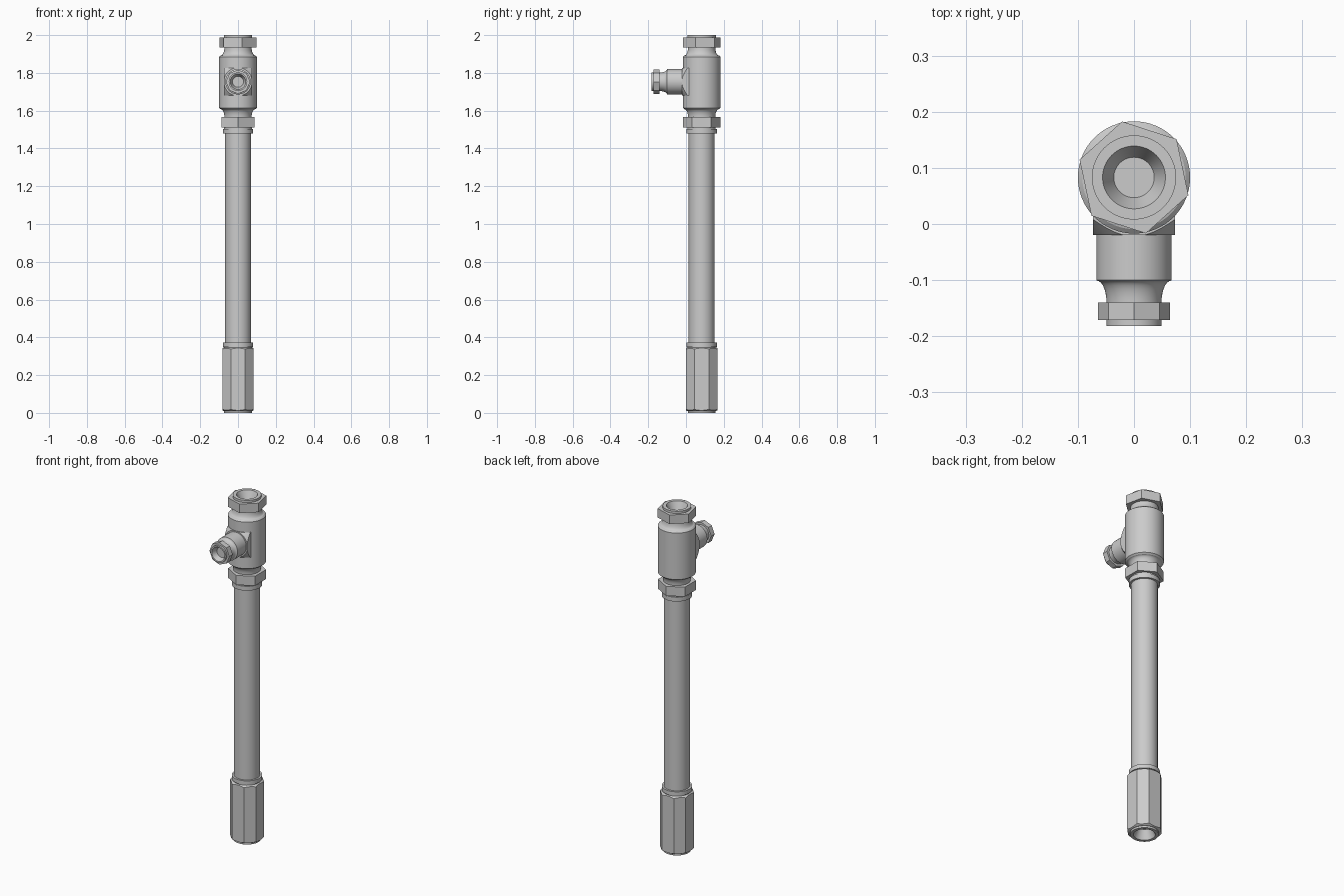
import bpy, bmesh, math
from mathutils import Matrix

if "Cube" in bpy.data.objects:
    bpy.data.objects.remove(bpy.data.objects["Cube"])

# Local z runs along each part's own axis
UP = Matrix.Translation((0, 0.083, 0))
SIDE = Matrix.Translation((0, 0.083, 1.753)) @ Matrix.Rotation(math.pi / 2, 4, 'X')


def make(name, bm, frame):
    bmesh.ops.remove_doubles(bm, verts=bm.verts, dist=1e-5)
    bmesh.ops.recalc_face_normals(bm, faces=bm.faces)
    bm.transform(frame)
    mesh = bpy.data.meshes.new(name)
    bm.to_mesh(mesh)
    bm.free()
    ob = bpy.data.objects.new(name, mesh)
    bpy.context.collection.objects.link(ob)
    return ob


def smooth(ob):
    bpy.ops.object.select_all(action='DESELECT')
    ob.select_set(True)
    bpy.context.view_layer.objects.active = ob
    bpy.ops.object.shade_smooth_by_angle(angle=math.radians(25))


def lathe(name, profile, frame, closed=False, steps=64):
    """Spin (radius, height) points about the local z axis."""
    bm = bmesh.new()
    vs = [bm.verts.new((r, 0, z)) for r, z in profile]
    es = [bm.edges.new(p) for p in zip(vs, vs[1:])]
    if closed:
        es.append(bm.edges.new((vs[-1], vs[0])))
    bmesh.ops.spin(bm, geom=vs + es, cent=(0, 0, 0), axis=(0, 0, 1),
                   angle=2 * math.pi, steps=steps)
    ob = make(name, bm, frame)
    smooth(ob)
    return ob


def faceted(name, outline, profile, frame, closed=False):
    """Prism trimmed by a turned solid, giving true conical chamfers and bores."""
    z0 = min(z for r, z in profile) - 0.01
    z1 = max(z for r, z in profile) + 0.01
    bm = bmesh.new()
    face = bm.faces.new([bm.verts.new((x, y, z0)) for x, y in outline])
    top = bmesh.ops.extrude_face_region(bm, geom=[face])['geom']
    bmesh.ops.translate(bm, vec=(0, 0, z1 - z0),
                        verts=[v for v in top if isinstance(v, bmesh.types.BMVert)])
    if not any(f.normal.z < -0.5 and f.calc_center_median().z < z0 + 1e-4 for f in bm.faces):
        bm.faces.new([v for v in face.verts][::-1]) if not face.is_valid else None
    ob = make(name, bm, frame)
    cutter = lathe(name + "_trim", profile, frame, closed)
    cutter.hide_render = True
    mod = ob.modifiers.new("trim", 'BOOLEAN')
    mod.operation, mod.solver, mod.object = 'INTERSECT', 'EXACT', cutter
    bpy.context.view_layer.objects.active = ob
    bpy.ops.object.modifier_apply(modifier=mod.name)
    bpy.data.objects.remove(cutter)
    smooth(ob)
    return ob


def ngon(n, r, start):
    return [(r * math.cos(math.radians(start + 360 * i / n)),
             r * math.sin(math.radians(start + 360 * i / n))) for i in range(n)]


def ring(r, z0, z1):
    return [(r, z0), (0.15, z0), (0.15, z1), (r, z1)]


def fillet(r0, z0, r1, z1, n=7):
    """Concave quarter sweep from wide (r0, z0) to narrow (r1, z1)."""
    return [(r0 + (r1 - r0) * math.sin(t), z0 + (z1 - z0) * (1 - math.cos(t)))
            for t in [math.pi / 2 * i / n for i in range(n + 1)]]


def fillet_neck(r0, z0, r1, z1, n=7):
    return [(r1 + (r0 - r1) * (1 - math.sin(t)), z1 - (z1 - z0) * math.cos(t))
            for t in [math.pi / 2 * i / n for i in range(n + 1)]]


# Eight-sided end sleeve with chamfered ends and a conical bore
a, b = 0.083, 0.038
sleeve = [(a, -b), (a, b), (b, a), (-b, a), (-a, b), (-a, -b), (-b, -a), (b, -a)]
faceted("end_sleeve", sleeve,
        [(0, 0.05), (0.036, 0.05), (0.056, 0), (0.073, 0), (0.073, 0.011), (0.079, 0.011),
         (0.1, 0.024), (0.1, 0.332), (0.08, 0.345), (0, 0.345)], UP)

# Long tube with a collar at each end
lathe("tube", [(0, 0.34), (0.074, 0.34), (0.074, 0.35), (0.08, 0.35), (0.08, 0.373),
               (0.0685, 0.373), (0.0685, 1.478), (0.08, 1.478), (0.08, 1.503),
               (0.074, 1.503), (0.074, 1.52), (0, 1.52)], UP)

# Upright tee body, necked at both ends, conical recess on top
lower_neck = fillet_neck(0.092, 1.608, 0.072, 1.567)[::-1]
upper_neck = fillet_neck(0.092, 1.892, 0.072, 1.935)
lathe("tee_body", [(0, 1.515), (0.072, 1.515)] + lower_neck + [(0.1, 1.615), (0.1, 1.885)]
      + upper_neck + [(0.075, 1.94), (0.075, 2.0), (0.056, 2.0), (0.036, 1.955), (0, 1.955)], UP)

# Hexagon nuts
faceted("lower_nut", ngon(6, 0.1, 30), ring(0.06, 1.512, 1.567), UP, True)
faceted("upper_nut", ngon(6, 0.102, -18), ring(0.06, 1.935, 1.987), UP, True)

# Square side boss with cone-cut corners
faceted("side_boss", ngon(4, 0.073 * math.sqrt(2), 45),
        [(0, 0.03), (0.12, 0.03), (0.12, 0.058), (0.075, 0.103), (0, 0.103)], SIDE)

# Side arm with narrowed neck and conical port
lathe("side_arm", [(0, 0.09), (0.067, 0.09), (0.067, 0.183)]
      + fillet_neck(0.066, 0.184, 0.049, 0.223)
      + [(0.049, 0.265), (0.041, 0.265), (0.029, 0.235), (0, 0.235)], SIDE)

# Eight-sided side nut
faceted("side_nut", ngon(8, 0.064, 0), ring(0.043, 0.223, 0.254), SIDE, True)
